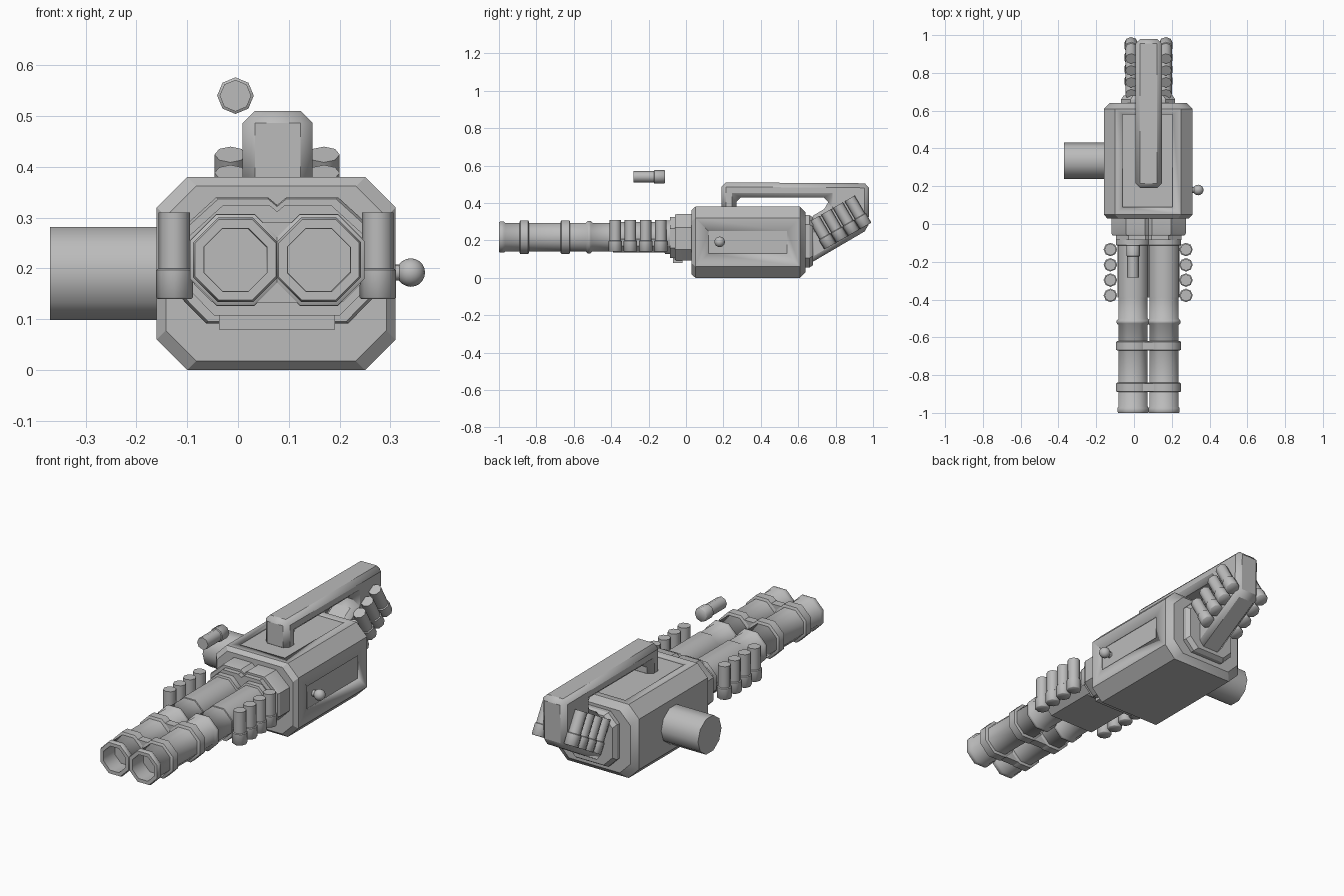
import bpy, bmesh
from math import cos, sin, pi, radians
from mathutils import Vector

cube = bpy.data.objects.get("Cube")
if cube:
    bpy.data.objects.remove(cube, do_unlink=True)

grey = bpy.data.materials.new("plain_grey")
grey.use_nodes = True
grey.diffuse_color = (0.5, 0.5, 0.5, 1)
grey.node_tree.nodes["Principled BSDF"].inputs["Base Color"].default_value = (0.5, 0.5, 0.5, 1)

MID = 0.077            # centre line of the gun
AXIS_Z = 0.217         # barrel height
BARRELS = (-0.005, 0.159)


def finish(name, bm, angle=30):
    bmesh.ops.recalc_face_normals(bm, faces=bm.faces)
    mesh = bpy.data.meshes.new(name)
    bm.to_mesh(mesh)
    bm.free()
    mesh.materials.append(grey)
    ob = bpy.data.objects.new(name, mesh)
    bpy.context.collection.objects.link(ob)
    bpy.ops.object.select_all(action='DESELECT')
    ob.select_set(True)
    bpy.context.view_layer.objects.active = ob
    bpy.ops.object.shade_smooth_by_angle(angle=radians(angle))
    return ob


def loft(name, rings, angle=30):
    """Skin matching rings of points and cap both ends."""
    bm = bmesh.new()
    rows = [[bm.verts.new(p) for p in ring] for ring in rings]
    n = len(rows[0])
    for a, b in zip(rows, rows[1:]):
        for i in range(n):
            j = (i + 1) % n
            bm.faces.new((a[i], a[j], b[j], b[i]))
    bm.faces.new(rows[0])
    bm.faces.new(rows[-1])
    return finish(name, bm, angle)


def lathe(name, profile, origin, axis=(0, 1, 0), sides=8, phase=pi / 8):
    """Turn (radius, distance) pairs around an axis."""
    turn = Vector(axis).to_track_quat('Z', 'Y')
    rings = [[Vector(origin) + turn @ Vector((r * cos(phase + 2 * pi * i / sides),
                                              r * sin(phase + 2 * pi * i / sides), t))
              for i in range(sides)] for r, t in profile]
    return loft(name, rings, 50)


def box(name, x, y, z):
    return loft(name, [[(x[0], v, z[0]), (x[1], v, z[0]), (x[1], v, z[1]), (x[0], v, z[1])] for v in y])


def octagon(x, z, y, cut):
    """Chamfered rectangle at depth y."""
    (a, b), (c, d) = x, z
    return [(a + cut, y, c), (b - cut, y, c), (b, y, c + cut), (b, y, d - cut),
            (b - cut, y, d), (a + cut, y, d), (a, y, d - cut), (a, y, c + cut)]


def shell(name, origin, axis):
    """Cartridge with a thicker base at the origin end."""
    lathe(name, [(0.033, 0), (0.036, 0.003), (0.036, 0.057), (0.031, 0.06), (0.031, 0.17)],
          origin, axis, phase=0)


# Receiver body with chamfered ends
def body_ring(y, inset):
    return octagon((-0.16 + inset, 0.31 - inset), (inset, 0.38 - inset), y, 0.06)


body = loft("receiver", [body_ring(0.03, 0.018), body_ring(0.05, 0),
                         body_ring(0.61, 0), body_ring(0.64, 0.03)])

# Shallow recessed panels on the top and the left side
for name, x, y, z in (("top_panel_cutter", (-0.06, 0.205), (0.09, 0.58), (0.372, 0.42)),
                      ("side_panel_cutter", (0.305, 0.35), (0.12, 0.54), (0.13, 0.25))):
    cutter = box(name, x, y, z)
    cut = body.modifiers.new(name, 'BOOLEAN')
    cut.operation = 'DIFFERENCE'
    cut.object = cutter
    bpy.context.view_layer.objects.active = body
    bpy.ops.object.modifier_apply(modifier=name)
    bpy.data.objects.remove(cutter, do_unlink=True)

# Rear plate
loft("rear_plate", [octagon((-0.068, 0.218), (0.055, 0.335), 0.63, 0.05),
                    octagon((-0.068, 0.218), (0.055, 0.335), 0.66, 0.05),
                    octagon((-0.055, 0.205), (0.068, 0.322), 0.68, 0.05)])

# Carry handle and stock as one bevelled loop
outline = [(0.19, 0.35), (0.19, 0.51), (0.98, 0.505), (0.976, 0.26), (0.66, 0.075),
           (0.66, 0.32), (0.76, 0.38), (0.76, 0.43), (0.27, 0.43), (0.27, 0.35)]
handle = loft("handle_and_stock", [[(x, y, z) for y, z in outline] for x in (0.009, 0.147)])
bevel = handle.modifiers.new("edge_bevel", 'BEVEL')
bevel.width = 0.024
bevel.segments = 1
bevel.limit_method = 'ANGLE'

# Side drum and knob
lathe("side_drum", [(0.096, 0), (0.096, 0.23)], (-0.37, 0.335, 0.19), (1, 0, 0), 10, 0)
lathe("knob_stem", [(0.016, 0), (0.016, 0.06)], (0.28, 0.18, 0.192), (1, 0, 0), 12)
bm = bmesh.new()
bmesh.ops.create_uvsphere(bm, u_segments=16, v_segments=10, radius=0.028)
bmesh.ops.translate(bm, verts=bm.verts, vec=(0.34, 0.18, 0.192))
finish("knob", bm, 50)

# Front flanges with a notched top
half = [(0, 0.325), (0.018, 0.34), (0.12, 0.34), (0.197, 0.27), (0.197, 0.15), (0.14, 0.092), (0.03, 0.092)]
flange = half + [(-x, z) for x, z in reversed(half[1:])]


def flange_ring(y, s):
    return [(MID + x * s, y, AXIS_Z + (z - AXIS_Z) * s) for x, z in flange]


loft("front_flange", [flange_ring(-0.06, 0.97), flange_ring(-0.05, 1), flange_ring(0.04, 1)])
loft("inner_flange", [flange_ring(-0.085, 0.88), flange_ring(-0.05, 0.88)])
box("lower_mount", (-0.037, 0.191), (-0.07, -0.02), (0.08, 0.13))

# Barrels, each hollow at the muzzle
barrel = [(0.0, 0.09), (0.066, 0.09), (0.067, 0.0), (0.086, 0), (0.09, 0.008), (0.09, 0.026),
          (0.083, 0.034), (0.083, 0.465), (0.093, 0.474), (0.095, 0.482), (0.093, 0.49),
          (0.083, 0.5), (0.083, 0.61), (0.087, 0.612), (0.087, 0.885), (0.098, 0.888), (0.098, 0.95)]
for side, x in zip(("right", "left"), BARRELS):
    lathe(side + "_barrel", [(max(r, 0.001), t) for r, t in barrel], (x, -1, AXIS_Z))
    for place, y in (("front", -0.89), ("middle", -0.67)):
        lathe(f"{side}_{place}_collar", [(0.09, 0), (0.097, 0.004), (0.097, 0.046), (0.09, 0.05)], (x, y, AXIS_Z))

# Bridges tying the barrels together
for place, y in (("front", -0.886), ("middle", -0.666)):
    box(place + "_collar_bridge", (0.0, 0.155), (y, y + 0.042), (0.132, 0.29))
loft("barrel_cradle", [octagon((-0.087, 0.241), (0.134, 0.24), y, 0.035) for y in (-0.39, -0.08)])

# Upright cartridges beside the barrels
for i in range(4):
    for side, x in (("right", -0.125), ("left", 0.275)):
        shell(f"{side}_barrel_cartridge_{i + 1}", (x, -0.135 - 0.081 * i, 0.14), (0, 0, 1))

# Slanted cartridges beside the stock
for i in range(4):
    for side, x in (("right", -0.015), ("left", 0.169)):
        shell(f"{side}_stock_cartridge_{i + 1}", (x, 0.96 - 0.063 * i, 0.277 - 0.036 * i), (0, -0.5, 0.866))

# Ejected cartridge in the air
shell("loose_cartridge", (-0.005, -0.112, 0.54), (0, -1, 0))
